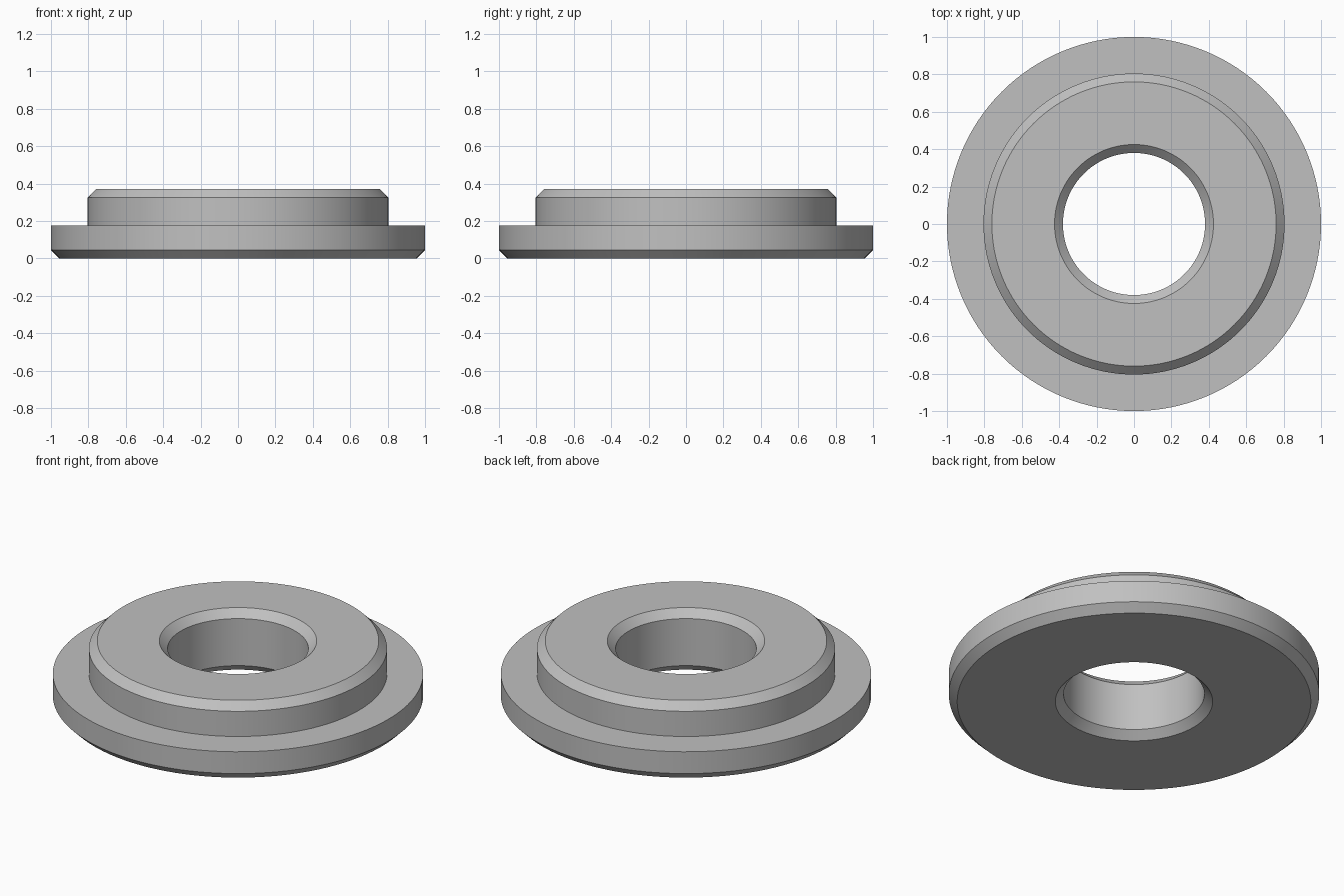
import bpy
import bmesh
from math import pi, radians

cube = bpy.data.objects.get("Cube")
if cube:
    bpy.data.objects.remove(cube, do_unlink=True)

SEGMENTS = 128
CHAMFER = 0.045
HOLE_R, NECK_R, FLANGE_R = 0.38, 0.805, 1.0
STEP_Z, TOP_Z = 0.175, 0.37

# Plain grey finish
grey = bpy.data.materials.new("plain grey")
grey.use_nodes = True
colour = (0.53, 0.53, 0.53, 1.0)
grey.diffuse_color = colour
grey.node_tree.nodes["Principled BSDF"].inputs["Base Color"].default_value = colour

# Closed cross-section: chamfered bore, chamfered flange, stepped neck
profile = [
    (HOLE_R + CHAMFER, 0),
    (FLANGE_R - CHAMFER, 0),
    (FLANGE_R, CHAMFER),
    (FLANGE_R, STEP_Z),
    (NECK_R, STEP_Z),
    (NECK_R, TOP_Z - CHAMFER),
    (NECK_R - CHAMFER, TOP_Z),
    (HOLE_R + CHAMFER, TOP_Z),
    (HOLE_R, TOP_Z - CHAMFER),
    (HOLE_R, CHAMFER),
]

# Flanged bushing, turned around the vertical axis
bm = bmesh.new()
verts = [bm.verts.new((r, 0, z)) for r, z in profile]
edges = [bm.edges.new((v, verts[(i + 1) % len(verts)])) for i, v in enumerate(verts)]
bmesh.ops.spin(bm, geom=verts + edges, axis=(0, 0, 1), cent=(0, 0, 0),
               angle=2 * pi, steps=SEGMENTS)
bmesh.ops.remove_doubles(bm, verts=bm.verts, dist=1e-4)
bmesh.ops.recalc_face_normals(bm, faces=bm.faces)

mesh = bpy.data.meshes.new("flanged_bushing")
bm.to_mesh(mesh)
bm.free()
mesh.materials.append(grey)
bushing = bpy.data.objects.new("flanged_bushing", mesh)
bpy.context.collection.objects.link(bushing)

# Smooth around the turn, crisp at the chamfers and the step
bpy.ops.object.select_all(action='DESELECT')
bushing.select_set(True)
bpy.context.view_layer.objects.active = bushing
bpy.ops.object.shade_smooth_by_angle(angle=radians(30))
